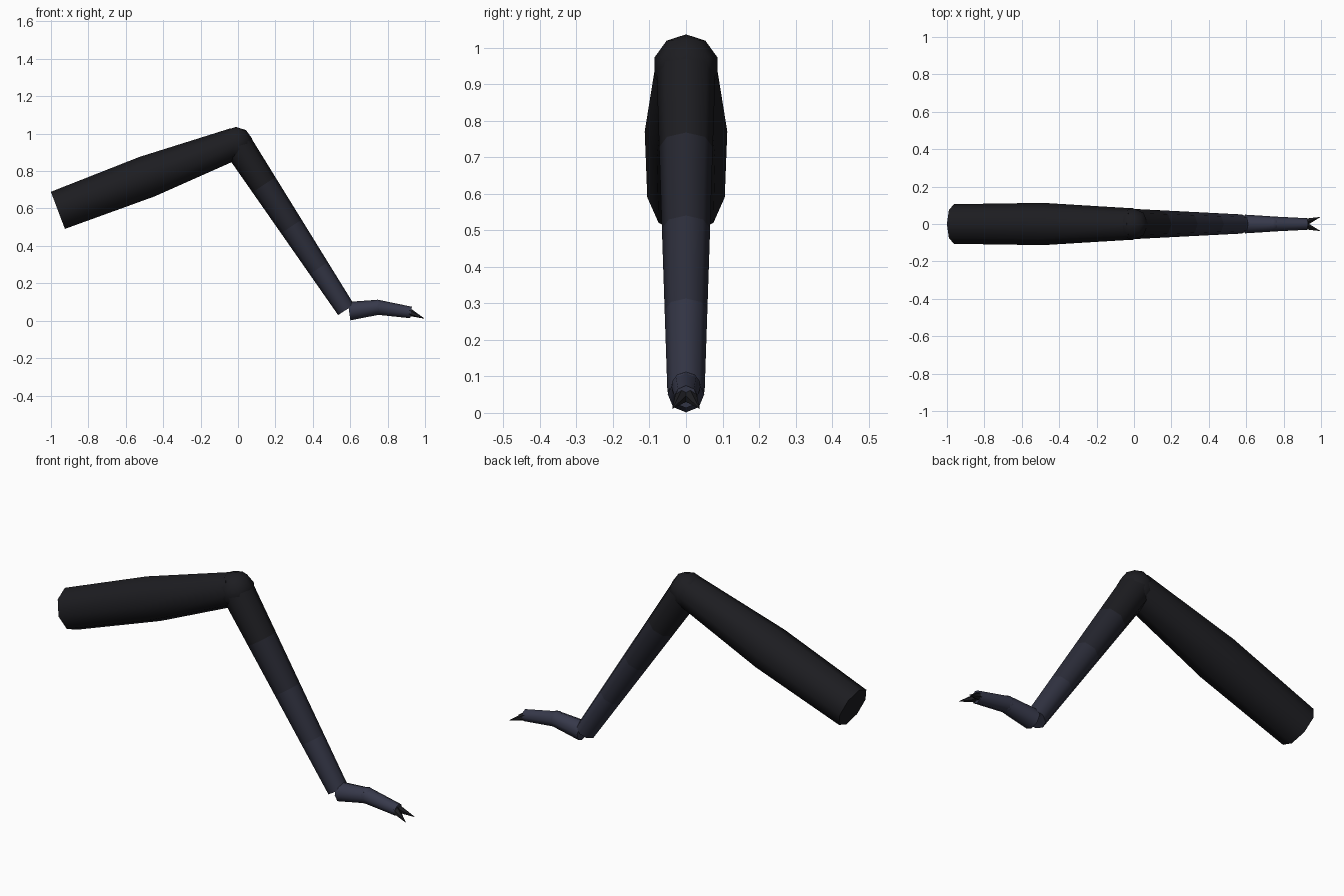
import bpy, bmesh, math
from mathutils import Vector

if "Cube" in bpy.data.objects:
    bpy.data.objects.remove(bpy.data.objects["Cube"])


def material(name, rgb):
    m = bpy.data.materials.new(name)
    m.diffuse_color = (*rgb, 1)
    m.use_nodes = True
    m.node_tree.nodes["Principled BSDF"].inputs["Base Color"].default_value = m.diffuse_color
    return m


def blend(t):
    a, b = (0.012, 0.012, 0.015), (0.038, 0.041, 0.070)
    return tuple(p + (q - p) * t for p, q in zip(a, b))


SHADES = [material(f"shell_{i}", blend(i / 4)) for i in range(5)]


def finish(name, bm, mats):
    bmesh.ops.recalc_face_normals(bm, faces=bm.faces[:])
    me = bpy.data.meshes.new(name)
    bm.to_mesh(me)
    bm.free()
    for m in mats:
        me.materials.append(m)
    ob = bpy.data.objects.new(name, me)
    bpy.context.collection.objects.link(ob)
    bpy.ops.object.select_all(action='DESELECT')
    ob.select_set(True)
    bpy.context.view_layer.objects.active = ob
    bpy.ops.object.shade_smooth_by_angle(angle=math.radians(50))
    return ob


def tube(name, start, end, stops, mats, sides=8):
    """Straight capped limb; stops = (fraction along axis, radius)."""
    start, end = Vector(start), Vector(end)
    axis = (end - start).normalized()
    up = axis.cross(Vector((0, 1, 0))).normalized()
    side = up.cross(axis)
    bm = bmesh.new()
    rings = []
    for t, r in stops:
        c = start.lerp(end, t)
        rings.append([bm.verts.new(c + r * (up * math.cos(a) + side * math.sin(a)))
                      for a in (2 * math.pi * k / sides for k in range(sides))])
    for i, (lo, hi) in enumerate(zip(rings, rings[1:])):
        for k in range(sides):
            n = (k + 1) % sides
            f = bm.faces.new((lo[k], lo[n], hi[n], hi[k]))
            f.material_index = min(i, len(mats) - 1)
    bm.faces.new(rings[0])
    bm.faces.new(rings[-1]).material_index = len(mats) - 1
    return finish(name, bm, mats)


def ball(name, centre, radius, rings, mat):
    bm = bmesh.new()
    bmesh.ops.create_uvsphere(bm, u_segments=8, v_segments=rings, radius=radius)
    bmesh.ops.translate(bm, verts=bm.verts[:], vec=centre)
    return finish(name, bm, [mat])


# upper leg, swelling at its middle
tube("upper_leg", (-0.963, 0, 0.59), (-0.01, 0, 0.95),
     [(0, 0.106), (0.5, 0.113), (1, 0.084)], [SHADES[0]])

# knee
ball("knee", (-0.01, 0, 0.946), 0.09, 5, SHADES[0])

# lower leg, tapering and lightening towards the foot
tube("lower_leg", (-0.008, 0, 0.95), (0.578, 0, 0.058),
     [(i / 4, 0.081 - 0.030 * i / 4) for i in range(5)], SHADES[:4])

# foot segments and the joint between them
tube("foot_rear", (0.594, 0, 0.051), (0.75, 0, 0.072), [(0, 0.050), (1, 0.040)], [SHADES[4]])
ball("foot_joint", (0.745, 0, 0.072), 0.041, 5, SHADES[4])
tube("foot_front", (0.745, 0, 0.072), (0.925, 0, 0.044), [(0, 0.040), (1, 0.031)], [SHADES[4]])

# pair of claws
for label, s in (("left", 1), ("right", -1)):
    tube(f"claw_{label}", (0.915, 0.010 * s, 0.046), (0.995, 0.037 * s, 0.012),
         [(0, 0.021), (1, 0.001)], [SHADES[0]], sides=6)
